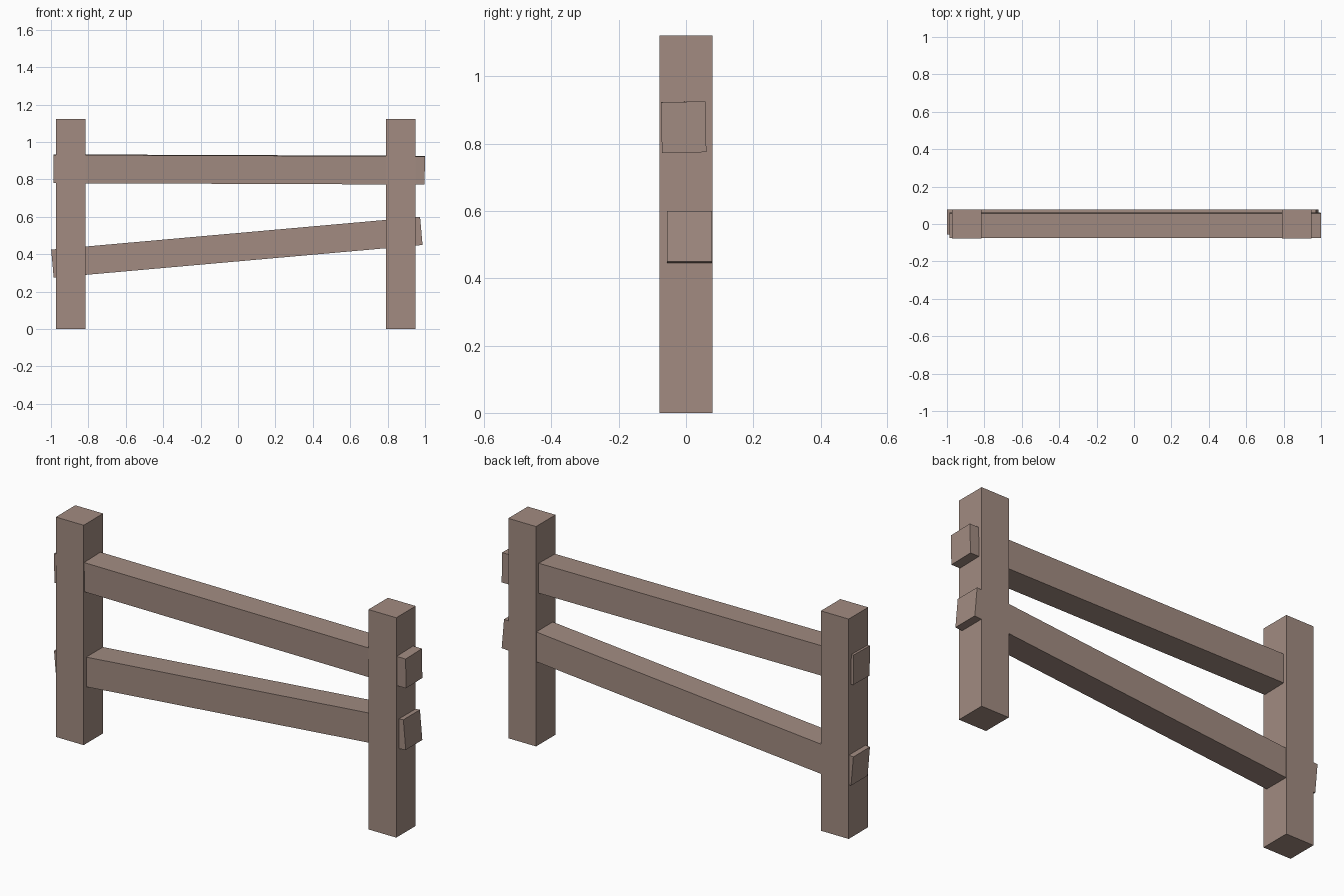
import bpy
import bmesh
from math import radians
from mathutils import Matrix, Vector

if "Cube" in bpy.data.objects:
    bpy.data.objects.remove(bpy.data.objects["Cube"])

wood = bpy.data.materials.new("weathered_wood")
wood.diffuse_color = (0.36, 0.26, 0.22, 1)
wood.use_nodes = True
wood.node_tree.nodes["Principled BSDF"].inputs["Base Color"].default_value = wood.diffuse_color


def beam(name, size, centre, rot=(0, 0, 0)):
    """Box of the given size, turned about its own centre."""
    bm = bmesh.new()
    bmesh.ops.create_cube(bm, size=1, matrix=Matrix.Diagonal((*size, 1)))
    mesh = bpy.data.meshes.new(name)
    bm.to_mesh(mesh)
    bm.free()
    mesh.materials.append(wood)
    obj = bpy.data.objects.new(name, mesh)
    obj.location = Vector(centre)
    obj.rotation_euler = [radians(a) for a in rot]
    bpy.context.collection.objects.link(obj)
    return obj


# Upright posts
for side, x in (("left", -0.895), ("right", 0.87)):
    beam(f"{side}_post", (0.157, 0.157, 1.122), (x, 0, 0.561))

# Upper rail, nearly level with a slight twist
beam("upper_rail", (1.985, 0.132, 0.151), (0.006, -0.007, 0.853), (1.2, 0.22, 0))

# Lower rail, sloping up to the right
beam("lower_rail", (1.98, 0.134, 0.151), (-0.006, 0.01, 0.437), (0, -5.07, 0))
